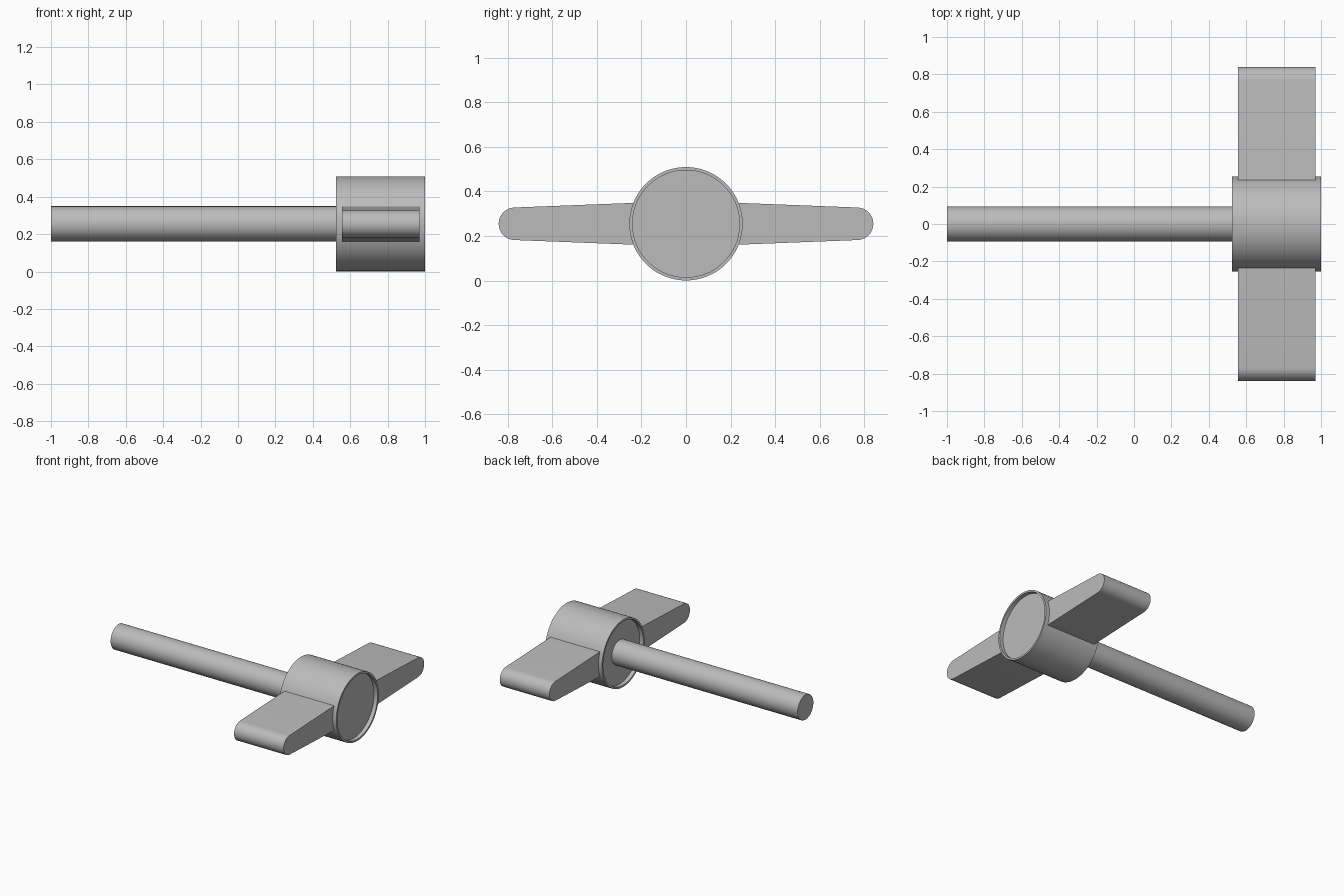
import bpy, bmesh, math
from mathutils import Vector, Matrix

cube = bpy.data.objects.get("Cube")
if cube:
    bpy.data.objects.remove(cube, do_unlink=True)

AXIS_Z = 0.255

grey = bpy.data.materials.new("plain grey")
grey.use_nodes = True
colour = (0.5, 0.5, 0.5, 1)
grey.diffuse_color = colour
grey.node_tree.nodes["Principled BSDF"].inputs["Base Color"].default_value = colour


def finish(name, bm):
    """Turn a bmesh into a grey object with smooth curves and sharp edges."""
    bmesh.ops.recalc_face_normals(bm, faces=bm.faces)
    mesh = bpy.data.meshes.new(name)
    bm.to_mesh(mesh)
    bm.free()
    mesh.materials.append(grey)
    obj = bpy.data.objects.new(name, mesh)
    bpy.context.collection.objects.link(obj)
    obj.location.z = AXIS_Z
    bpy.ops.object.select_all(action='DESELECT')
    obj.select_set(True)
    bpy.context.view_layer.objects.active = obj
    bpy.ops.object.shade_smooth_by_angle(angle=math.radians(30))
    return obj


def turned(name, profile, sides):
    """Turn a profile of (x, radius) points around the x axis and cap its ends."""
    bm = bmesh.new()
    rings = []
    for x, r in profile:
        angles = [math.tau * i / sides for i in range(sides)]
        rings.append([bm.verts.new((x, r * math.cos(a), r * math.sin(a))) for a in angles])
    for a, b in zip(rings, rings[1:]):
        for i in range(sides):
            j = (i + 1) % sides
            bm.faces.new((a[i], a[j], b[j], b[i]))
    bm.faces.new(rings[0])
    bm.faces.new(rings[-1])
    return finish(name, bm)


def wing(name, side):
    """Tapered blade with a rounded tip, extruded along x."""
    root_y, root_h, tip_y, tip_r = 0.2, 0.095, 0.767, 0.073
    steps = 16
    outline = [(root_y, -root_h)]
    for i in range(steps + 1):
        a = math.pi * (i / steps - 0.5)
        outline.append((tip_y + tip_r * math.cos(a), tip_r * math.sin(a)))
    outline.append((root_y, root_h))
    bm = bmesh.new()
    face = bm.faces.new([bm.verts.new((0.555, side * y, z)) for y, z in outline])
    new = bmesh.ops.extrude_face_region(bm, geom=[face])["geom"]
    verts = [v for v in new if isinstance(v, bmesh.types.BMVert)]
    bmesh.ops.translate(bm, verts=verts, vec=(0.415, 0, 0))
    return finish(name, bm)


# Hub with a shallow recess inside a thin rim at each end
turned("hub", [(0.555, 0.24), (0.525, 0.24), (0.525, 0.254),
               (1.0, 0.254), (1.0, 0.24), (0.97, 0.24)], 96)

# Long plain shaft, seated in the hub
turned("shaft", [(-1.0, 0.094), (0.57, 0.094)], 64)

# Two grip wings
wing("left_wing", 1)   # back of the hub
wing("right_wing", -1)  # front of the hub
